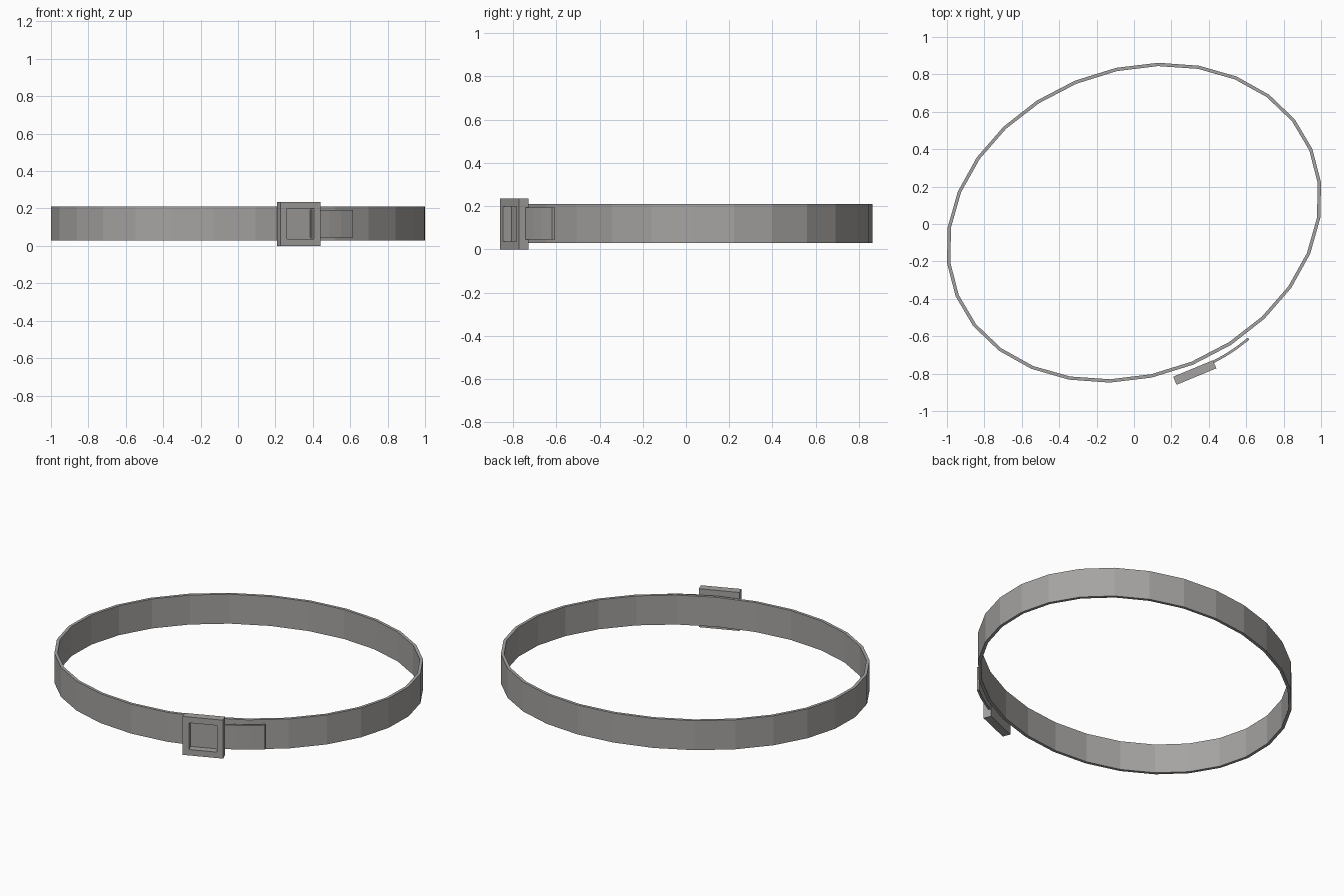
import bpy, bmesh, math
from mathutils import Matrix, Vector

cube = bpy.data.objects.get("Cube")
if cube:
    bpy.data.objects.remove(cube, do_unlink=True)

grey = bpy.data.materials.new("warm grey")
grey.use_nodes = True
colour = (0.38, 0.37, 0.36, 1)
grey.diffuse_color = colour
grey.node_tree.nodes["Principled BSDF"].inputs["Base Color"].default_value = colour


def finish(name, bm):
    bmesh.ops.recalc_face_normals(bm, faces=bm.faces)
    mesh = bpy.data.meshes.new(name)
    bm.to_mesh(mesh)
    bm.free()
    mesh.materials.append(grey)
    obj = bpy.data.objects.new(name, mesh)
    bpy.context.collection.objects.link(obj)
    return obj


def band(name, outer, inner, low, high, closed):
    """Flat strip with a rectangular section that follows two matching paths."""
    bm = bmesh.new()
    rings = [[bm.verts.new((p.x, p.y, z)) for p, z in
              ((o, low), (o, high), (i, high), (i, low))]
             for o, i in zip(outer, inner)]
    count = len(rings)
    for n in range(count if closed else count - 1):
        a, b = rings[n], rings[(n + 1) % count]
        for k in range(4):
            m = (k + 1) % 4
            bm.faces.new((a[k], a[m], b[m], b[k]))
    if not closed:
        bm.faces.new(rings[0])
        bm.faces.new(rings[-1])
    return finish(name, bm)


# Main strap: a faceted, slanted oval loop
SIDES, THICK = 28, 0.018
centre = Vector((0, 0.007))
axis_u, axis_v = Vector((0.13, 0.855)), Vector((0.996, 0.025))
outer, inner = [], []
for n in range(SIDES):
    t = 2 * math.pi * n / SIDES
    p = axis_u * math.cos(t) + axis_v * math.sin(t)
    outer.append(centre + p)
    inner.append(centre + p - p.normalized() * THICK)
band("strap", outer, inner, 0.03, 0.21, True)

# Narrower loose end of the strap coming out of the buckle
tail = [Vector(p) for p in ((0.39, -0.757), (0.43, -0.742), (0.49, -0.709),
                            (0.55, -0.670), (0.616, -0.619))]
shift = Vector((-0.006, 0.012))
band("strap_tail", tail, [p + shift for p in tail], 0.045, 0.193, False)

# Square buckle with a recessed window in its front face
WIDTH, DEPTH, HEIGHT = 0.23, 0.047, 0.235
bm = bmesh.new()
bmesh.ops.create_cube(bm, size=1, matrix=Matrix.Diagonal((WIDTH, DEPTH, HEIGHT, 1)))
bm.normal_update()
front = min(bm.faces, key=lambda f: f.calc_center_median().y)
bmesh.ops.inset_region(bm, faces=[front], thickness=0.051)
pocket = bmesh.ops.extrude_face_region(bm, geom=[front])["geom"]
bmesh.ops.delete(bm, geom=[front], context='FACES_ONLY')
bmesh.ops.translate(bm, vec=(0, 0.042, 0),
                    verts=[v for v in pocket if isinstance(v, bmesh.types.BMVert)])
buckle = finish("buckle", bm)
buckle.location = (0.325, -0.794, HEIGHT / 2)
buckle.rotation_euler.z = math.radians(22.5)
